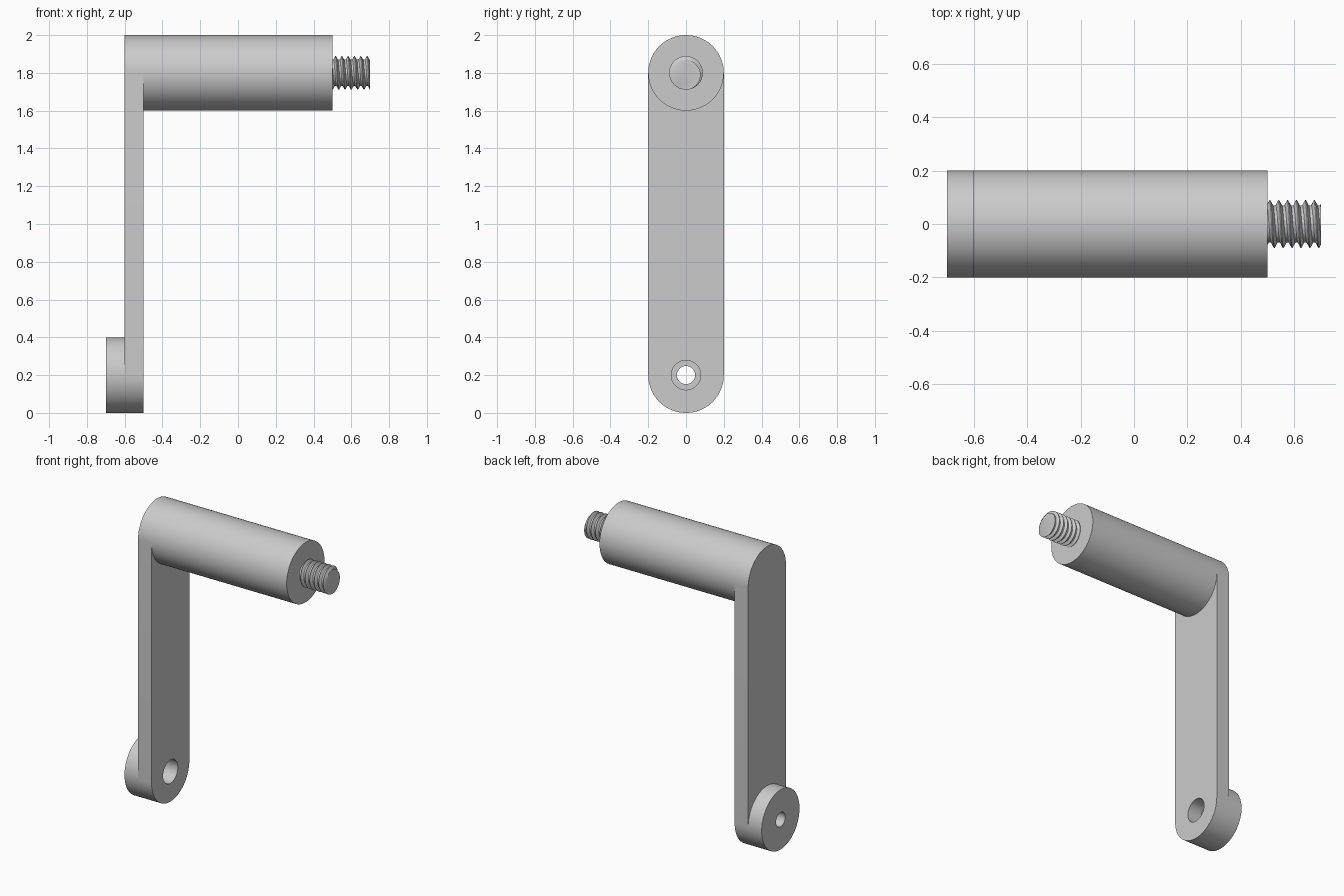
import bpy, bmesh, math

cube = bpy.data.objects.get("Cube")
if cube:
    bpy.data.objects.remove(cube, do_unlink=True)

grey = bpy.data.materials.new("plain grey")
grey.use_nodes = True
GREY = (0.6, 0.6, 0.6, 1)
grey.diffuse_color = GREY
grey.node_tree.nodes["Principled BSDF"].inputs["Base Color"].default_value = GREY

R, LOW, HIGH = 0.2, 0.2, 1.8
SEGMENTS = 96


def finish(bm, name):
    bmesh.ops.recalc_face_normals(bm, faces=bm.faces)
    mesh = bpy.data.meshes.new(name)
    bm.to_mesh(mesh)
    bm.free()
    obj = bpy.data.objects.new(name, mesh)
    bpy.context.collection.objects.link(obj)
    mesh.materials.append(grey)
    return obj


def smooth(obj):
    bpy.ops.object.select_all(action='DESELECT')
    obj.select_set(True)
    bpy.context.view_layer.objects.active = obj
    bpy.ops.object.shade_smooth_by_angle(angle=math.radians(30))


def rod(name, x0, x1, radius, bottom, top):
    """Round-ended bar swept along x; a cylinder when bottom equals top."""
    bm = bmesh.new()
    ring = []
    half = SEGMENTS // 2
    for centre, start in ((top, 0), (bottom, math.pi)):
        for i in range(half + 1):
            a = start + math.pi * i / half
            ring.append(bm.verts.new((x0, radius * math.cos(a), centre + radius * math.sin(a))))
    bmesh.ops.remove_doubles(bm, verts=ring, dist=1e-5)
    face = bmesh.ops.contextual_create(bm, geom=bm.edges[:] + bm.verts[:])["faces"] \
        if len(bm.faces) else [bm.faces.new(bm.verts[:])]
    new = bmesh.ops.extrude_face_region(bm, geom=face)["geom"]
    moved = [v for v in new if isinstance(v, bmesh.types.BMVert)]
    bmesh.ops.translate(bm, verts=moved, vec=(x1 - x0, 0, 0))
    # The starting face is kept as the near cap
    return finish(bm, name)


def drill(obj, radius):
    cutter = rod(obj.name + "_cutter", -0.9, -0.3, radius, LOW, LOW)
    cutter.hide_render = True
    cutter.hide_viewport = True
    mod = obj.modifiers.new("hole", 'BOOLEAN')
    mod.operation = 'DIFFERENCE'
    mod.solver = 'EXACT'
    mod.object = cutter
    bpy.context.view_layer.objects.active = obj
    bpy.ops.object.modifier_apply(modifier=mod.name)
    bpy.data.objects.remove(cutter, do_unlink=True)


# Arm, hub and grip
arm = rod("crank_arm", -0.6, -0.5, R, LOW, HIGH)
drill(arm, 0.078)
hub = rod("hub_disc", -0.7, -0.6, R, LOW, LOW)
drill(hub, 0.048)
grip = rod("grip", -0.5, 0.5, R, HIGH, HIGH)

# Single-start helical thread, trimmed square at both ends
PITCH, TURNS, STEPS = 0.2 / 6, 9, 48
profile = ((0, 0.07), (0.3, 0.07), (0.6, 0.089), (0.7, 0.089))
bm = bmesh.new()
rows = []
for i in range(TURNS * STEPS + 1):
    a = 2 * math.pi * i / STEPS
    rows.append([bm.verts.new((0.45 + PITCH * (i / STEPS + u - 0.9),
                               r * math.cos(a), HIGH + r * math.sin(a)))
                 for u, r in profile])
for i in range(TURNS * STEPS):
    here, after = rows[i], rows[i + 1]
    for j in range(len(profile) - 1):
        bm.faces.new((here[j], here[j + 1], after[j + 1], after[j]))
    # Last flank joins the first point of the next turn
    if i + STEPS + 1 < len(rows):
        bm.faces.new((here[-1], rows[i + STEPS][0], rows[i + STEPS + 1][0], after[-1]))
for x, side in ((0.49, -1), (0.7, 1)):
    bmesh.ops.bisect_plane(bm, geom=bm.verts[:] + bm.edges[:] + bm.faces[:],
                           plane_co=(x, 0, 0), plane_no=(side, 0, 0), clear_outer=True)
    rim = [e for e in bm.edges if e.is_boundary
           and all(abs(v.co.x - x) < 1e-4 for v in e.verts)]
    bmesh.ops.contextual_create(bm, geom=rim)
thread = finish(bm, "threaded_stud")

for obj in (arm, hub, grip, thread):
    smooth(obj)
